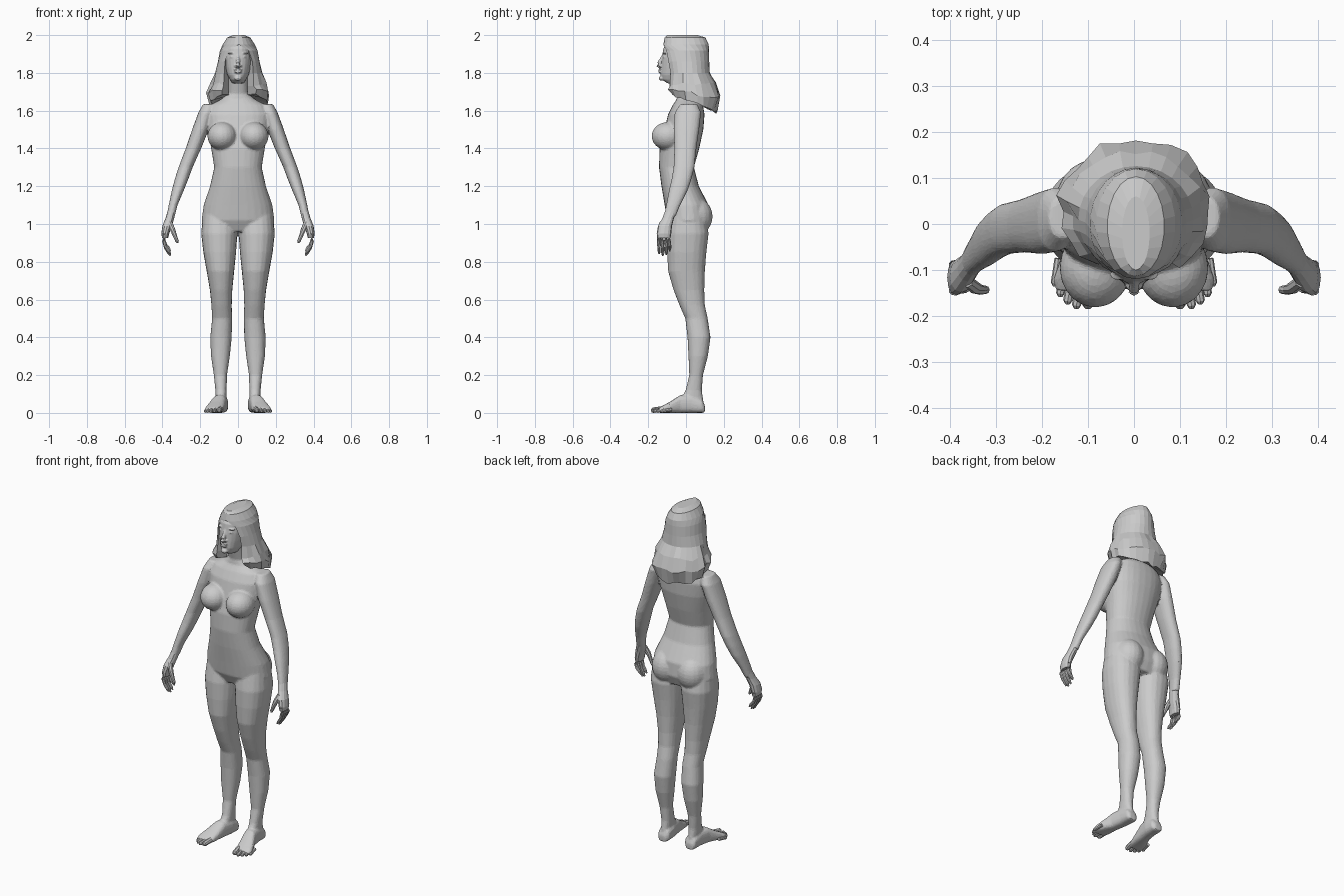
import bpy, bmesh, math, random
from mathutils import Vector, Matrix

random.seed(4)


def skin(bm, rings):
    """Bridge equal rings of points and cap both ends."""
    vs = [[bm.verts.new(p) for p in r] for r in rings]
    n = len(vs[0])
    for a, b in zip(vs, vs[1:]):
        for i in range(n):
            j = (i + 1) % n
            bm.faces.new((a[i], a[j], b[j], b[i]))
    bm.faces.new(vs[0])
    bm.faces.new(vs[-1])


def oval(c, u, v, n=20, power=1.0):
    pts = []
    for i in range(n):
        a = 2 * math.pi * i / n
        ca, sa = math.cos(a), math.sin(a)
        pts.append(c + u * math.copysign(abs(ca) ** power, ca)
                   + v * math.copysign(abs(sa) ** power, sa))
    return pts


def stack(bm, rows, side=1, n=20, power=0.9):
    """Horizontal sections: z, x0, x1, y front, y back."""
    skin(bm, [oval(Vector((side * (x0 + x1) / 2, (y0 + y1) / 2, z)),
                   Vector(((x1 - x0) / 2, 0, 0)), Vector((0, (y1 - y0) / 2, 0)), n, power)
              for z, x0, x1, y0, y1 in rows])


def tube(bm, pts, radii, side=1, n=8):
    pts = [Vector((side * p[0], p[1], p[2])) for p in pts]
    rings = []
    for i, (p, r) in enumerate(zip(pts, radii)):
        d = pts[min(i + 1, len(pts) - 1)] - pts[max(i - 1, 0)]
        q = d.to_track_quat('Z', 'Y')
        rings.append(oval(p, q @ Vector((r, 0, 0)), q @ Vector((0, r, 0)), n))
    skin(bm, rings)


def ball(bm, c, r, side=1):
    m = Matrix.Translation((side * c[0], c[1], c[2])) @ Matrix.Diagonal((*r, 1))
    bmesh.ops.create_uvsphere(bm, u_segments=20, v_segments=14, radius=1, matrix=m)


def finish(bm, name, voxel=0, smooth=0, ratio=1):
    bmesh.ops.recalc_face_normals(bm, faces=bm.faces)
    me = bpy.data.meshes.new(name)
    bm.to_mesh(me)
    bm.free()
    ob = bpy.data.objects.new(name, me)
    bpy.context.collection.objects.link(ob)
    if voxel:
        m = ob.modifiers.new("blend", 'REMESH')
        m.mode, m.voxel_size = 'VOXEL', voxel
        m = ob.modifiers.new("soften", 'SMOOTH')
        m.factor, m.iterations = 0.5, smooth
        m = ob.modifiers.new("facets", 'DECIMATE')
        m.ratio = ratio
        bpy.context.view_layer.objects.active = ob
        for m in list(ob.modifiers):
            bpy.ops.object.modifier_apply(modifier=m.name)
    return ob


# Body: torso, neck, bust, seat, legs, feet and arms blended into one skin
bm = bmesh.new()
torso = [(0.96, .165, -.07, .10), (1.02, .193, -.10, .125), (1.10, .182, -.113, .12),
         (1.2, .148, -.13, .068), (1.3, .126, -.143, .042), (1.4, .142, -.14, .07),
         (1.5, .162, -.115, .092), (1.58, .172, -.095, .098), (1.63, .15, -.07, .09),
         (1.66, .09, -.05, .075), (1.69, .055, -.045, .058), (1.79, .052, -.07, .05)]
stack(bm, [(z, -r, r, f, b) for z, r, f, b in torso], n=28)
leg = [(1.06, .004, .185, -.08, .10), (.95, .003, .195, -.1, .12), (.85, .01, .184, -.1, .108),
       (.75, .02, .166, -.095, .1), (.65, .03, .149, -.066, .097), (.57, .033, .141, -.035, .1),
       (.5, .031, .137, -.004, .115), (.4, .033, .147, .008, .13), (.3, .043, .143, .013, .116),
       (.2, .058, .128, .017, .09), (.12, .06, .12, -.002, .084), (.05, .062, .118, -.04, .094)]
arm = [(1.635, .12, .185, -.03, .06), (1.59, .13, .21, -.06, .08), (1.5, .155, .243, -.066, .07),
       (1.4, .195, .277, -.062, .055), (1.3, .24, .315, -.066, .045), (1.24, .262, .334, -.076, .03),
       (1.18, .286, .35, -.09, .01), (1.1, .32, .367, -.105, -.03), (1.04, .335, .378, -.118, -.055)]
foot = [(.1, .09, .022, .04), (.085, .088, .036, .07), (.03, .09, .038, .095), (-.03, .1, .038, .095),
        (-.08, .115, .046, .062), (-.12, .126, .05, .04), (-.145, .13, .042, .026)]
for s in (1, -1):
    stack(bm, leg, s)
    stack(bm, arm, s)
    ball(bm, (.084, -.095, 1.465), (.078, .087, .075), s)
    ball(bm, (.084, .048, 1.04), (.086, .093, .10), s)
    skin(bm, [oval(Vector((s * x, y, h / 2)), Vector((w, 0, 0)), Vector((0, 0, h / 2)), 16, .75)
              for y, x, w, h in foot])
finish(bm, "body", 0.006, 6, 0.16)

# Hands: palm, four curled fingers and a thumb
for s, name in ((1, "left_hand"), (-1, "right_hand")):
    bm = bmesh.new()
    stack(bm, [(1.07, .33, .372, -.11, -.046), (1.03, .338, .384, -.125, -.064),
               (.99, .35, .4, -.148, -.074), (.95, .364, .406, -.155, -.078),
               (.925, .37, .402, -.152, -.082)], s, 12)
    for k, y in enumerate((-.145, -.126, -.107, -.089)):
        drop = (.01, 0, .006, .025)[k]
        tube(bm, [(.388, y, .95), (.392, y, .91), (.383, y + .002, .875 + drop / 2),
                  (.366, y + .003, .845 + drop), (.358, y + .003, .832 + drop)],
             [.011, .0105, .009, .008, .004], s)
    tube(bm, [(.362, -.125, 1.01), (.346, -.138, .97), (.333, -.143, .935), (.322, -.143, .908),
              (.319, -.142, .9)], [.013, .014, .011, .009, .004], s)
    finish(bm, name)

# Toes
for s, name in ((1, "left_toes"), (-1, "right_toes")):
    bm = bmesh.new()
    for x, y, r in ((.1, -.183, .014), (.125, -.184, .010), (.144, -.174, .010),
                    (.16, -.158, .0095), (.172, -.135, .009)):
        tube(bm, [(x - .008, y + .06, r + .008), (x - .003, y + .025, r + .003),
                  (x, y + .008, r), (x, y, r * .8)], [r, r, r, r * .5], s)
    finish(bm, name)

# Head with nose, brows, eyes, lips and chin
bm = bmesh.new()
skull = [(1.745, .03, -.10, .0), (1.765, .043, -.128, .03), (1.79, .057, -.134, .06),
         (1.83, .068, -.132, .09), (1.88, .076, -.128, .1), (1.93, .074, -.12, .1),
         (1.965, .055, -.095, .08), (1.98, .03, -.06, .05)]
stack(bm, [(z, -r, r, f, b) for z, r, f, b in skull], n=24)
tube(bm, [(0, -.118, 1.9), (0, -.128, 1.875), (0, -.142, 1.85), (0, -.148, 1.84), (0, -.138, 1.83)],
     [.006, .01, .012, .012, .008])
ball(bm, (0, -.132, 1.815), (.022, .014, .006))
ball(bm, (0, -.133, 1.804), (.02, .014, .006))
ball(bm, (0, -.128, 1.772), (.02, .016, .014))
for s in (1, -1):
    ball(bm, (.03, -.109, 1.884), (.014, .014, .007), s)
    ball(bm, (.031, -.109, 1.904), (.022, .014, .005), s)
    ball(bm, (.012, -.132, 1.837), (.008, .01, .007), s)
finish(bm, "head", 0.004, 3, 0.3)

# Hair: faceted shell open at the face, flaring to a ragged hem folded under
rows = [(2.0, -.02, .03, .08, 0), (1.987, -.005, .062, .108, 0), (1.95, 0, .086, .12, 0),
        (1.918, 0, .1, .122, .55), (1.86, 0, .11, .123, .72), (1.8, .01, .125, .116, .66),
        (1.74, .025, .145, .133, .58), (1.69, .035, .166, .15, .58),
        (1.64, .035, .15, .13, .62), (1.67, .02, .07, .06, .7)]
bm = bmesh.new()
N, grid = 22, []
for k, (z, cy, rx, ry, gap) in enumerate(rows):
    line = []
    for i in range(N + 1):
        a = (2 * i / N - 1) * (math.pi - gap)
        rag = .010 if k in (6, 7, 8) else 0
        r = 1 + random.uniform(-rag, rag) * 6
        dz = -.05 * math.cos(a) if k == 8 else (-.02 * math.cos(a) if k in (7, 9) else 0)
        line.append(Vector((.004 + rx * r * math.sin(a), cy + ry * r * math.cos(a),
                            z + dz + random.uniform(-rag, rag))))
    if gap:  # turn the edges in beside the face
        line = [Vector((-.05, -.03, line[0].z))] + line + [Vector((.05, -.03, line[-1].z))]
    else:
        line = [line[0].copy()] + line + [line[-1].copy()]
    grid.append([bm.verts.new(p) for p in line])
for a, b in zip(grid, grid[1:]):
    for i in range(len(a) - 1):
        bm.faces.new((a[i], a[i + 1], b[i + 1], b[i]))
bm.faces.new(grid[0][1:-2])
bmesh.ops.remove_doubles(bm, verts=bm.verts, dist=1e-4)
finish(bm, "hair")
